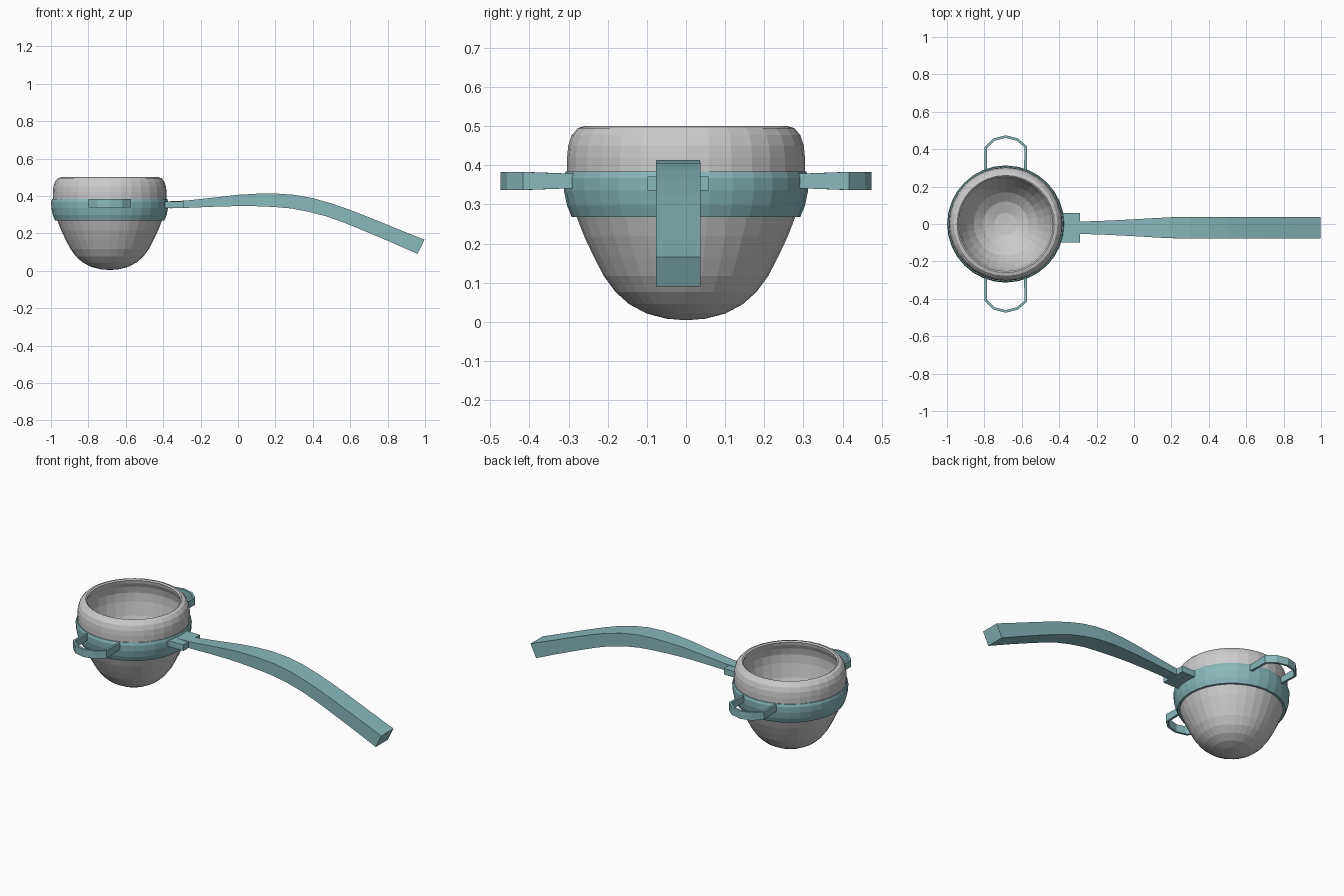
import bpy, bmesh, math
from mathutils import Vector

CX = -0.686   # bowl axis
HY = -0.02    # long handle centre line

teal = bpy.data.materials.new("teal")
teal.diffuse_color = (0.25, 0.48, 0.5, 1)


def finish(name, bm, mat=None):
    bmesh.ops.remove_doubles(bm, verts=bm.verts, dist=1e-5)
    bmesh.ops.recalc_face_normals(bm, faces=bm.faces)
    me = bpy.data.meshes.new(name)
    bm.to_mesh(me)
    bm.free()
    ob = bpy.data.objects.new(name, me)
    bpy.context.collection.objects.link(ob)
    if mat:
        me.materials.append(mat)
    return ob


def lathe(name, profile, closed=False, mat=None, steps=32):
    bm = bmesh.new()
    vs = [bm.verts.new((CX + r, 0, z)) for r, z in profile]
    pairs = list(zip(vs, vs[1:])) + ([(vs[-1], vs[0])] if closed else [])
    es = [bm.edges.new(p) for p in pairs]
    bmesh.ops.spin(bm, geom=vs + es, cent=(CX, 0, 0), axis=(0, 0, 1),
                   angle=2 * math.pi, steps=steps)
    return finish(name, bm, mat)


def loft(name, rings, mat):
    """Skin a row of four-cornered sections and cap both ends."""
    bm = bmesh.new()
    rows = [[bm.verts.new(p) for p in ring] for ring in rings]
    for a, b in zip(rows, rows[1:]):
        for i in range(4):
            j = (i + 1) % 4
            bm.faces.new((a[i], a[j], b[j], b[i]))
    bm.faces.new(rows[0])
    bm.faces.new(rows[-1])
    return finish(name, bm, mat)


# hollow bowl with rolled-in lip
lathe("bowl", [
    (0, 0.004), (0.05, 0.008), (0.10, 0.021), (0.145, 0.045), (0.18, 0.076),
    (0.21, 0.117), (0.235, 0.165), (0.26, 0.218), (0.28, 0.27), (0.295, 0.325),
    (0.304, 0.38), (0.304, 0.42), (0.301, 0.45), (0.292, 0.477), (0.277, 0.495),
    (0.26, 0.5), (0.252, 0.494), (0.256, 0.475), (0.268, 0.45), (0.277, 0.41),
    (0.275, 0.36), (0.262, 0.28), (0.238, 0.21), (0.208, 0.15), (0.17, 0.095),
    (0.12, 0.055), (0.06, 0.033), (0, 0.028)])

# belt around the bowl
lathe("belt", [(0.275, 0.268), (0.292, 0.268), (0.304, 0.297), (0.312, 0.335),
               (0.313, 0.368), (0.308, 0.384), (0.296, 0.384), (0.29, 0.33)],
      closed=True, mat=teal)

# side loops: a thin strap on each side
strap = [Vector(p) for p in [(-0.113, 0.275), (-0.113, 0.41), (-0.065, 0.458),
                             (0, 0.474), (0.065, 0.458), (0.113, 0.416),
                             (0.113, 0.275)]]
for side, name in ((-1, "front_loop"), (1, "back_loop")):
    rings = []
    for i, p in enumerate(strap):
        t = (strap[min(i + 1, 6)] - strap[max(i - 1, 0)]).normalized()
        n = Vector((t.y, -t.x)) * 0.014      # inward
        q = p + n
        zh = 0.023 if 0 < i < 6 else 0.018
        rings.append([(CX + v.x, side * v.y, 0.36 + s * zh)
                      for v, s in ((p, -1), (q, -1), (q, 1), (p, 1))])
    loft(name, rings, teal)

# socket block joining belt and handle
loft("handle_socket", [[(x, HY + a * 0.078, 0.353 + b * 0.018)
                        for a, b in ((-1, -1), (1, -1), (1, 1), (-1, 1))]
                       for x in (-0.40, -0.29)], teal)

# long curved handle: top x, top z, bottom x, bottom z, half width
stations = [(-0.36, 0.372, -0.36, 0.334, 0.03), (-0.28, 0.375, -0.28, 0.336, 0.033),
            (-0.14, 0.39, -0.14, 0.342, 0.038), (0.0, 0.406, 0.0, 0.346, 0.045),
            (0.1, 0.412, 0.1, 0.345, 0.051), (0.2, 0.413, 0.195, 0.341, 0.056),
            (0.3, 0.406, 0.285, 0.333, 0.057), (0.4, 0.388, 0.38, 0.315, 0.057),
            (0.5, 0.36, 0.475, 0.29, 0.057), (0.6, 0.325, 0.57, 0.256, 0.057),
            (0.7, 0.286, 0.668, 0.216, 0.057), (0.85, 0.225, 0.815, 0.154, 0.057),
            (0.997, 0.166, 0.96, 0.09, 0.057)]
loft("long_handle", [[(bx, HY - w, bz), (bx, HY + w, bz), (tx, HY + w, tz), (tx, HY - w, tz)]
                     for tx, tz, bx, bz, w in stations], teal)
